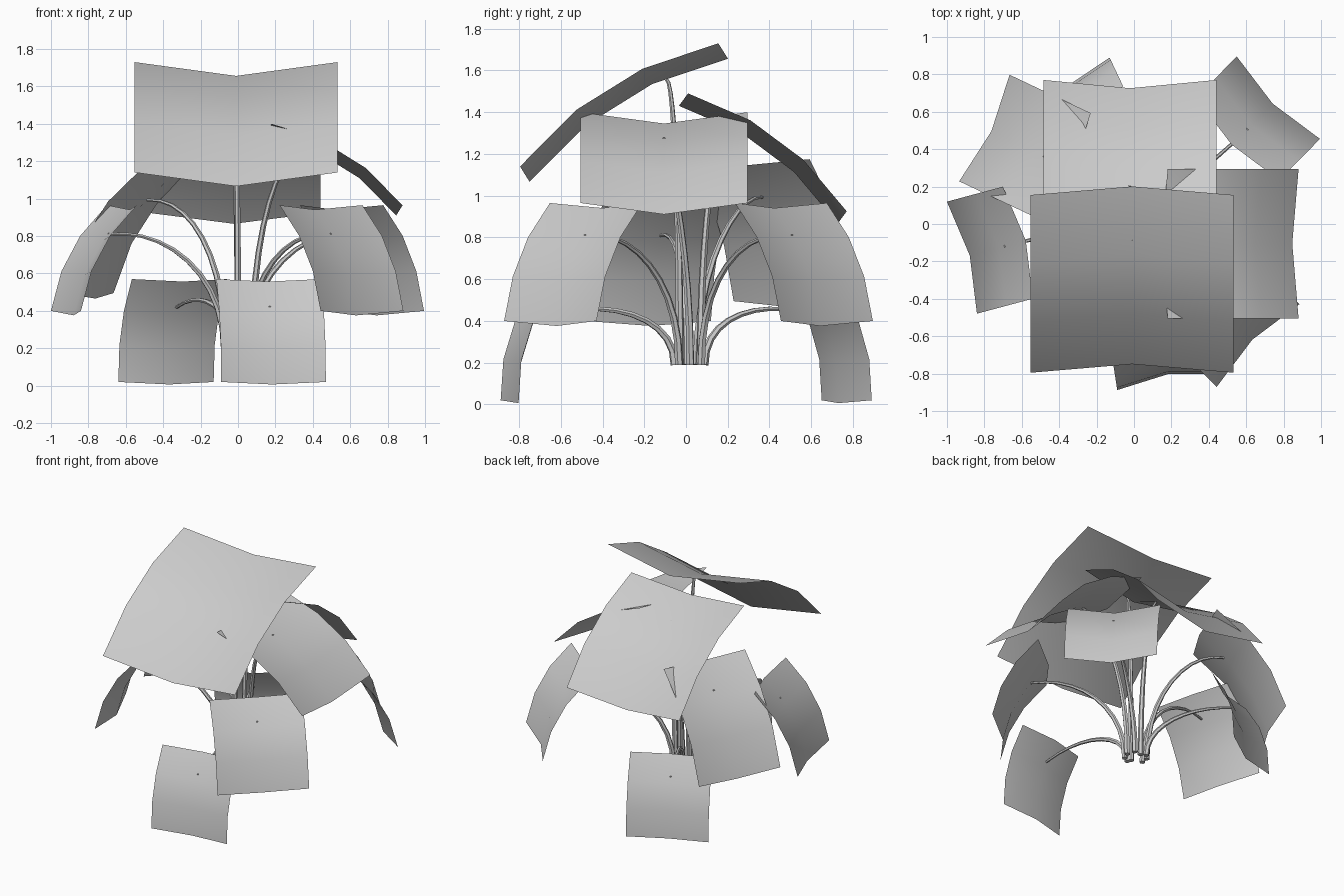
import bpy
import bmesh
import math
from mathutils import Vector

cube = bpy.data.objects.get("Cube")
if cube:
    bpy.data.objects.remove(cube)

# One plain grey for the whole plant
grey = bpy.data.materials.new("soft grey")
grey.use_nodes = True
colour = (0.6, 0.6, 0.6, 1)
grey.diffuse_color = colour
grey.node_tree.nodes["Principled BSDF"].inputs["Base Color"].default_value = colour

UP = Vector((0, 0, 1))
BASE_Z = 0.19


def leaf_frame(yaw, reach, drop):
    """Outward, sideways, chord and normal directions of a drooping leaf."""
    out = Vector((math.cos(math.radians(yaw)), math.sin(math.radians(yaw)), 0))
    side = UP.cross(out)
    chord = out * reach - UP * drop
    normal = chord.normalized().cross(side)
    return out, side, chord, normal


def make_leaf(name, tip, yaw, reach, drop, width):
    """Bowed, V-folded card; returns the point where its stem joins."""
    out, side, chord, normal = leaf_frame(yaw, reach, drop)
    start = Vector(tip) - chord
    bulge = 0.079 * chord.length
    fold = 0.08 * width
    bm = bmesh.new()
    rows = []
    for i in range(4):
        spine = start + chord * (i / 3) + normal * (bulge if i in (1, 2) else 0)
        rows.append([bm.verts.new(spine + side * (k * width / 2)
                                  - normal * (0 if k else fold))
                     for k in (-1, 0, 1)])
    for a, b in zip(rows, rows[1:]):
        for k in range(2):
            bm.faces.new((a[k], b[k], b[k + 1], a[k + 1]))
    for face in bm.faces:
        face.smooth = True
    mesh = bpy.data.meshes.new(name)
    bm.to_mesh(mesh)
    bm.free()
    mesh.materials.append(grey)
    bpy.context.collection.objects.link(bpy.data.objects.new(name, mesh))
    return start + chord * 0.27 + normal * (0.8 * bulge - fold)


def make_stem(name, foot, joint, out, arch):
    """Tapered tube rising from the bundle and arching out to the leaf."""
    span = (joint - foot).dot(out)
    rise = joint.z - foot.z
    curve = bpy.data.curves.new(name, "CURVE")
    curve.dimensions = "3D"
    curve.bevel_depth = 0.02
    curve.bevel_resolution = 1
    curve.use_fill_caps = True
    p1 = foot + UP * (0.6 * rise + arch)
    p2 = joint - out * (0.5 * span) + UP * arch
    spline = curve.splines.new("POLY")
    steps = 10
    spline.points.add(steps)
    for i, point in enumerate(spline.points):
        t = i / steps
        s = 1 - t
        pos = foot * s**3 + p1 * (3 * s * s * t) + p2 * (3 * s * t * t) + joint * t**3
        point.co = (*pos, 1)
        point.radius = 1 - 0.6 * t
    obj = bpy.data.objects.new(name, curve)
    bpy.context.collection.objects.link(obj)
    bpy.ops.object.select_all(action="DESELECT")
    obj.select_set(True)
    bpy.context.view_layer.objects.active = obj
    bpy.ops.object.convert(target="MESH")
    obj = bpy.context.object
    obj.data.materials.clear()
    obj.data.materials.append(grey)
    bpy.ops.object.shade_smooth_by_angle()


# name, middle of the outer edge, yaw, reach, drop, width, stem arch
leaves = [
    ("top_front", (-0.01, -0.795, 1.14), -90, 0.95, 0.59, 1.085, 0),
    ("top_back", (-0.022, 0.77, 0.925), 90, 0.76, 0.565, 0.925, 0),
    ("upper_left", (0.88, -0.105, 0.965), 0, 0.70, 0.435, 0.80, 0),
    ("upper_right", (-0.80, 0.513, 0.495), 154.7, 0.48, 0.68, 0.63, 0.02),
    ("middle_right", (-0.92, -0.18, 0.40), 195, 0.31, 0.565, 0.62, 0.04),
    ("middle_back", (0.772, 0.675, 0.40), 45.3, 0.31, 0.565, 0.626, 0.04),
    ("middle_front", (0.663, -0.65, 0.40), -45, 0.31, 0.565, 0.626, 0.04),
    ("low_back", (-0.385, 0.77, 0.02), 115.2, 0.17, 0.55, 0.563, 0.1),
    ("low_front", (0.19, -0.845, 0.02), -81.3, 0.17, 0.55, 0.566, 0.1),
]
for name, tip, yaw, reach, drop, width, arch in leaves:
    joint = make_leaf(name + "_leaf", tip, yaw, reach, drop, width)
    out = leaf_frame(yaw, reach, drop)[0]
    ring = 0.05 if "top" in name else 0.075
    foot = Vector((0, 0.02, BASE_Z)) + out * ring
    make_stem(name + "_stem", foot, joint, out, arch)
